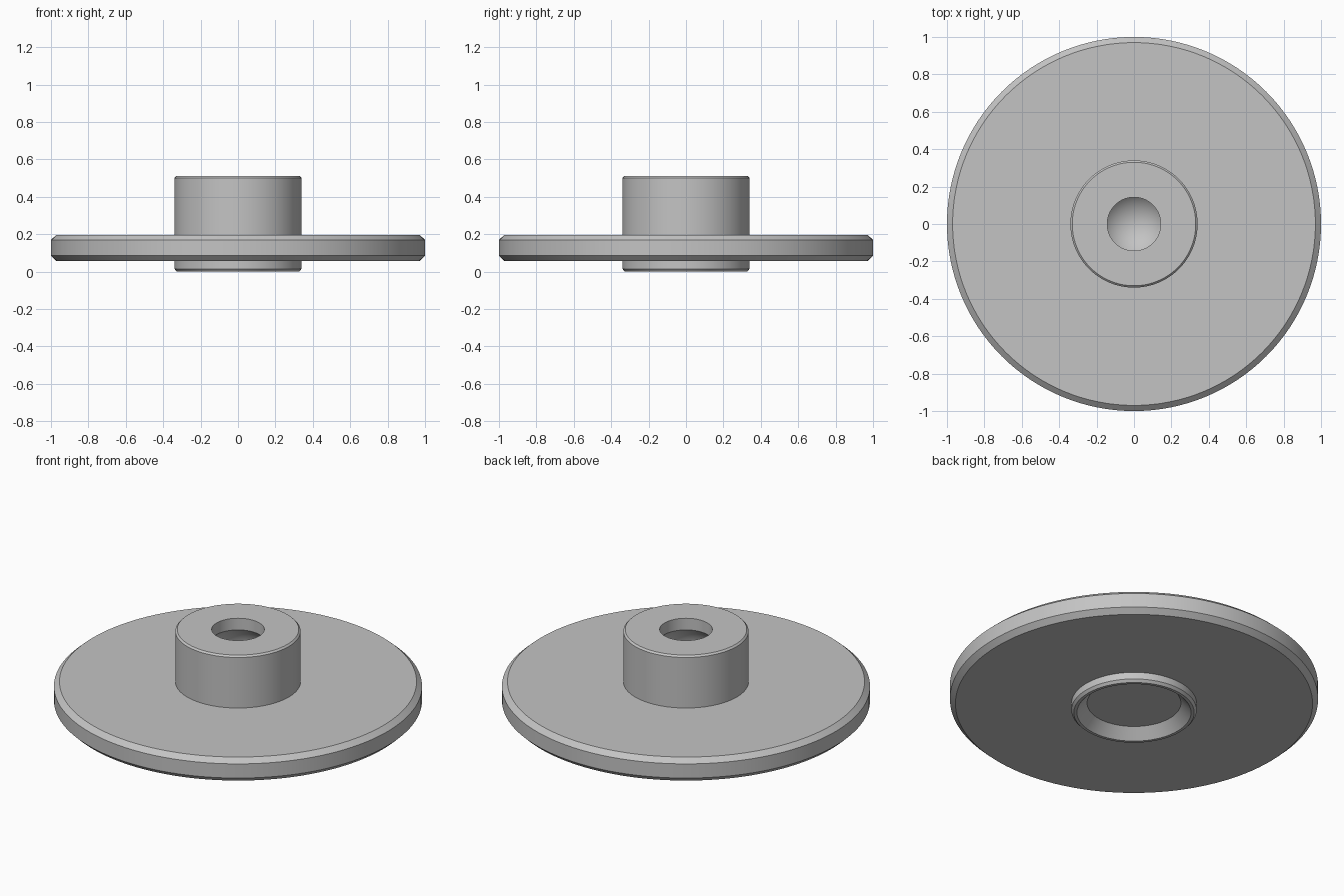
import bpy
import bmesh
from math import asin, cos, sin, pi, radians

cube = bpy.data.objects.get("Cube")
if cube:
    bpy.data.objects.remove(cube, do_unlink=True)

SEGMENTS = 128


def make_material(name, color):
    mat = bpy.data.materials.new(name)
    mat.use_nodes = True
    mat.diffuse_color = color
    mat.node_tree.nodes["Principled BSDF"].inputs["Base Color"].default_value = color
    return mat


def lathe(name, profile, mat):
    """Spin a radius/height profile around the z axis."""
    bm = bmesh.new()
    verts = [bm.verts.new((r, 0, z)) for r, z in profile]
    edges = [bm.edges.new(pair) for pair in zip(verts, verts[1:])]
    bmesh.ops.spin(bm, geom=verts + edges, cent=(0, 0, 0), axis=(0, 0, 1),
                   angle=2 * pi, steps=SEGMENTS, use_merge=True)
    bmesh.ops.remove_doubles(bm, verts=bm.verts[:], dist=1e-5)
    bmesh.ops.recalc_face_normals(bm, faces=bm.faces[:])
    mesh = bpy.data.meshes.new(name)
    bm.to_mesh(mesh)
    bm.free()
    mesh.materials.append(mat)
    obj = bpy.data.objects.new(name, mesh)
    bpy.context.collection.objects.link(obj)
    bpy.ops.object.select_all(action='DESELECT')
    obj.select_set(True)
    bpy.context.view_layer.objects.active = obj
    bpy.ops.object.shade_smooth_by_angle(angle=radians(25))
    return obj


gray = make_material("light_gray", (0.55, 0.55, 0.55, 1))

# Tapered recess under the hub and the lower hub rim
recess = [(0, 0.06), (0.255, 0.06), (0.31, 0), (0.327, 0), (0.34, 0.015)]

# Wide flange with chamfered edges
flange = [(0.34, 0.056), (0.97, 0.056), (1, 0.085),
          (1, 0.17), (0.97, 0.197), (0.34, 0.197)]

# Upper hub and the mouth of the bore
hub_radius, bore_radius, lip_z = 0.34, 0.143, 0.44
hub = [(hub_radius, 0.5), (0.33, 0.51), (bore_radius, 0.51)]

# Rounded socket, wider than its mouth
socket_radius = 0.2
start = asin(bore_radius / socket_radius)
center_z = lip_z - socket_radius * cos(start)
steps = 32
socket = []
for i in range(steps + 1):
    a = start + (pi - start) * i / steps
    socket.append((max(0, socket_radius * sin(a)), center_z + socket_radius * cos(a)))

lathe("flanged_hub", recess + flange + hub + socket, gray)
